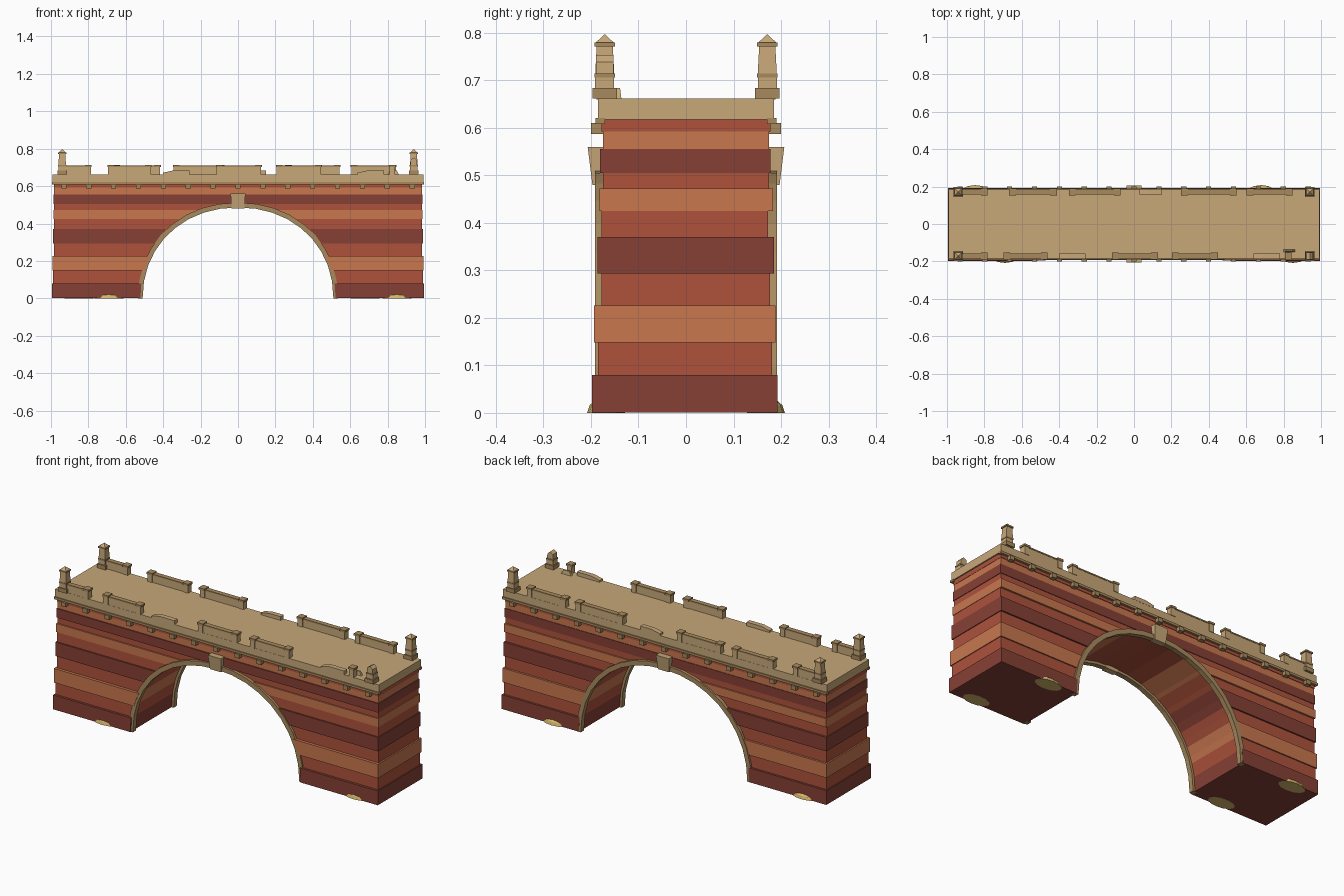
import bpy, bmesh, math, random

if "Cube" in bpy.data.objects:
    bpy.data.objects.remove(bpy.data.objects["Cube"])

random.seed(4)


def material(name, rgb):
    lin = [((c / 255 + 0.055) / 1.055) ** 2.4 for c in rgb]
    m = bpy.data.materials.new(name)
    m.diffuse_color = (*lin, 1)
    m.use_nodes = True
    m.node_tree.nodes["Principled BSDF"].inputs["Base Color"].default_value = m.diffuse_color
    return m


DARK = material("dark red rock", (134, 64, 53))
MID = material("red rock", (173, 82, 59))
LIGHT = material("orange rock", (200, 119, 79))
STONE = material("pale sandstone", (200, 168, 121))
TRIM = material("weathered sandstone", (168, 138, 94))
SAND = material("yellow sand", (212, 182, 108))


def finish(bm, name, mat):
    bmesh.ops.recalc_face_normals(bm, faces=bm.faces)
    me = bpy.data.meshes.new(name)
    bm.to_mesh(me)
    bm.free()
    me.materials.append(mat)
    ob = bpy.data.objects.new(name, me)
    bpy.context.collection.objects.link(ob)
    return ob


def prism(bm, pts, y0, y1):
    """Extrude an x-z outline along y."""
    a = [bm.verts.new((x, y0, z)) for x, z in pts]
    b = [bm.verts.new((x, y1, z)) for x, z in pts]
    bm.faces.new(a)
    bm.faces.new(b[::-1])
    for i in range(len(pts)):
        j = (i + 1) % len(pts)
        bm.faces.new((a[i], b[i], b[j], a[j]))


def block(bm, x0, x1, y0, y1, z0, z1, taper=1.0):
    """Box whose top is scaled about its centre by taper."""
    cx, cy, hx, hy = (x0 + x1) / 2, (y0 + y1) / 2, abs(x1 - x0) / 2, abs(y1 - y0) / 2
    rings = []
    for z, s in ((z0, 1), (z1, taper)):
        rings.append([bm.verts.new((cx + sx * hx * s, cy + sy * hy * s, z))
                      for sx, sy in ((-1, -1), (1, -1), (1, 1), (-1, 1))])
    a, b = rings
    bm.faces.new(a[::-1])
    bm.faces.new(b)
    for i in range(4):
        j = (i + 1) % 4
        bm.faces.new((a[i], a[j], b[j], b[i]))


# Arch curve, slightly fuller than an ellipse
P = 2 / 2.1


def arch(a, b, t):
    return a * abs(math.cos(t)) ** P * (1 if t < math.pi / 2 else -1), b * math.sin(t) ** P


SA, SB = 0.522, 0.5          # soffit half span and rise
STEP = math.pi / 18


def arch_angle(z):
    return math.asin(min(1, (z / SB) ** (1 / P)))


# Rock strata: bottom, top, front y, back y, colour
strata = [
    (0.001, 0.08, -0.198, 0.193, DARK), (0.08, 0.148, -0.185, 0.181, MID),
    (0.148, 0.226, -0.194, 0.188, LIGHT), (0.226, 0.293, -0.178, 0.177, MID),
    (0.293, 0.37, -0.186, 0.185, DARK), (0.37, 0.425, -0.178, 0.173, MID),
    (0.425, 0.472, -0.182, 0.183, LIGHT), (0.472, 0.505, -0.175, 0.175, MID),
    (0.505, 0.555, -0.181, 0.178, DARK), (0.555, 0.592, -0.175, 0.175, LIGHT),
    (0.592, 0.618, -0.178, 0.178, MID)]
for i, (z0, z1, y0, y1, mat) in enumerate(strata):
    bm = bmesh.new()
    xe = 0.995 - (0.198 + y0) * 0.5
    if z0 >= SB:
        block(bm, -xe, xe, y0, y1, z0, z1)
    else:
        t0, t1 = arch_angle(z0), arch_angle(z1)
        inner = [t0] + [k * STEP for k in range(1, 9) if t0 + 0.01 < k * STEP < t1 - 0.01]
        edge = [arch(SA, SB, t) for t in inner + [t1]]
        if z1 < SB:
            for s in (-1, 1):
                prism(bm, [(s * x, z) for x, z in edge + [(xe, z1), (xe, z0)]], y0, y1)
        else:
            left = [(-x, z) for x, z in edge[-2::-1]]
            prism(bm, edge + left + [(-xe, z0), (-xe, z1), (xe, z1), (xe, z0)], y0, y1)
    finish(bm, f"rock_layer_{i + 1}", mat)

# Arch rings and keystones on both faces
ring, key = bmesh.new(), bmesh.new()
for s in (-1, 1):
    ts = [k * STEP for k in range(19)]
    for ta, tb in zip(ts, ts[1:]):
        prism(ring, [arch(0.51, 0.486, ta), arch(0.535, 0.512, ta),
                     arch(0.535, 0.512, tb), arch(0.51, 0.486, tb)], s * 0.165, s * 0.192)
    v = [key.verts.new((sx * w, s * y, z)) for z, w, yo in ((0.48, 0.034, 0.197), (0.56, 0.04, 0.207))
         for sx, y in ((-1, 0.163), (1, 0.163), (1, yo), (-1, yo))]
    for f in ((0, 1, 2, 3), (4, 5, 6, 7), (0, 1, 5, 4), (1, 2, 6, 5), (2, 3, 7, 6), (3, 0, 4, 7)):
        key.faces.new([v[k] for k in f])
bmesh.ops.remove_doubles(ring, verts=ring.verts, dist=1e-5)
finish(ring, "arch_ring", TRIM)
finish(key, "keystones", STONE)

# Deck slab, cornice strip and corbels
bm = bmesh.new()
block(bm, -0.992, 0.992, -0.185, 0.185, 0.617, 0.662)
finish(bm, "deck", STONE)
bm = bmesh.new()
corbel = bmesh.new()
for s in (-1, 1):
    block(bm, -0.995, 0.995, s * 0.17, s * 0.19, 0.608, 0.621)
    for k in range(-7, 8):
        x = k * 0.133
        block(corbel, x - 0.014, x + 0.014, s * 0.172, s * 0.2, 0.587, 0.61)
finish(bm, "cornice", TRIM)
finish(corbel, "corbels", TRIM)

# Parapet: standing wall runs with end posts, and low broken pieces
runs = {-1: [(-0.68, -0.48), (-0.1, 0.11), (0.22, 0.43)],
        1: [(-0.65, -0.43), (-0.33, -0.09), (0.27, 0.53), (0.62, 0.83)]}
low = {-1: [(-0.4, -0.26), (0.64, 0.78)], 1: [(0.03, 0.15)]}
wall, post, cap, stub = (bmesh.new() for _ in range(4))


def add_post(x, s):
    block(post, x - 0.014, x + 0.014, s * 0.157, s * 0.188, 0.66, 0.703)
    block(cap, x - 0.018, x + 0.018, s * 0.153, s * 0.191, 0.703, 0.714)


for s in (-1, 1):
    for x0, x1 in runs[s]:
        block(wall, x0, x1, s * 0.161, s * 0.184, 0.66, 0.702)
        block(cap, x0, x1, s * 0.159, s * 0.186, 0.702, 0.709)
        add_post(x0, s)
        add_post(x1, s)
    for x0, x1 in low[s]:
        prism(stub, [(x0, 0.66), (x1, 0.66), (x1, 0.683), (x0 + 0.05, 0.683), (x0, 0.672)],
              s * 0.159, s * 0.186)
    # short runs beside the corner towers
    block(wall, -0.94, -0.8, s * 0.161, s * 0.184, 0.66, 0.702)
    block(cap, -0.94, -0.8, s * 0.159, s * 0.186, 0.702, 0.709)
    add_post(-0.8, s)
add_post(0.825, -1)
block(stub, 0.8, 0.86, -0.15, -0.136, 0.662, 0.684, 0.6)   # fallen rubble
finish(wall, "parapet_walls", STONE)
finish(post, "parapet_posts", STONE)
finish(cap, "parapet_caps", TRIM)
finish(stub, "broken_parapet", STONE)

# Corner towers, one of them broken off short
tower, plinth = bmesh.new(), bmesh.new()


def tier(bm, x, y, h, z0, z1, taper=1.0):
    block(bm, x - h, x + h, y - h, y + h, z0, z1, taper)


for sx in (-1, 1):
    for sy in (-1, 1):
        x, y = sx * 0.94, sy * 0.171
        tier(plinth, x, y, 0.026, 0.662, 0.684)
        tier(tower, x, y, 0.02, 0.684, 0.706)
        tier(plinth, x, y, 0.022, 0.706, 0.714)
        if sx > 0 > sy:
            prism(tower, [(x - 0.018, 0.714), (x + 0.018, 0.714), (x + 0.017, 0.738),
                          (x + 0.002, 0.753), (x - 0.017, 0.742)], y - 0.018, y + 0.018)
            continue
        tier(tower, x, y, 0.02, 0.714, 0.772, 0.85)
        tier(plinth, x, y, 0.022, 0.771, 0.779)
        tier(tower, x, y, 0.019, 0.779, 0.796, 0.08)
finish(tower, "corner_towers", STONE)
finish(plinth, "tower_bands", TRIM)

# Sand drifts against the pier feet
bm = bmesh.new()
for x, y in ((-0.69, -0.168), (0.85, -0.168), (-0.85, 0.168), (0.68, 0.168)):
    rings = [[bm.verts.new((x + 0.078 * r * math.cos(k * math.pi / 6),
                            y + 0.04 * r * math.sin(k * math.pi / 6), z)) for k in range(12)]
             for r, z in ((1, 0), (0.87, 0.016), (0.6, 0.026))]
    bm.faces.new(rings[0][::-1])
    bm.faces.new(rings[-1])
    for a, b in zip(rings, rings[1:]):
        for k in range(12):
            bm.faces.new((a[k], a[(k + 1) % 12], b[(k + 1) % 12], b[k]))
finish(bm, "sand_drifts", SAND)
